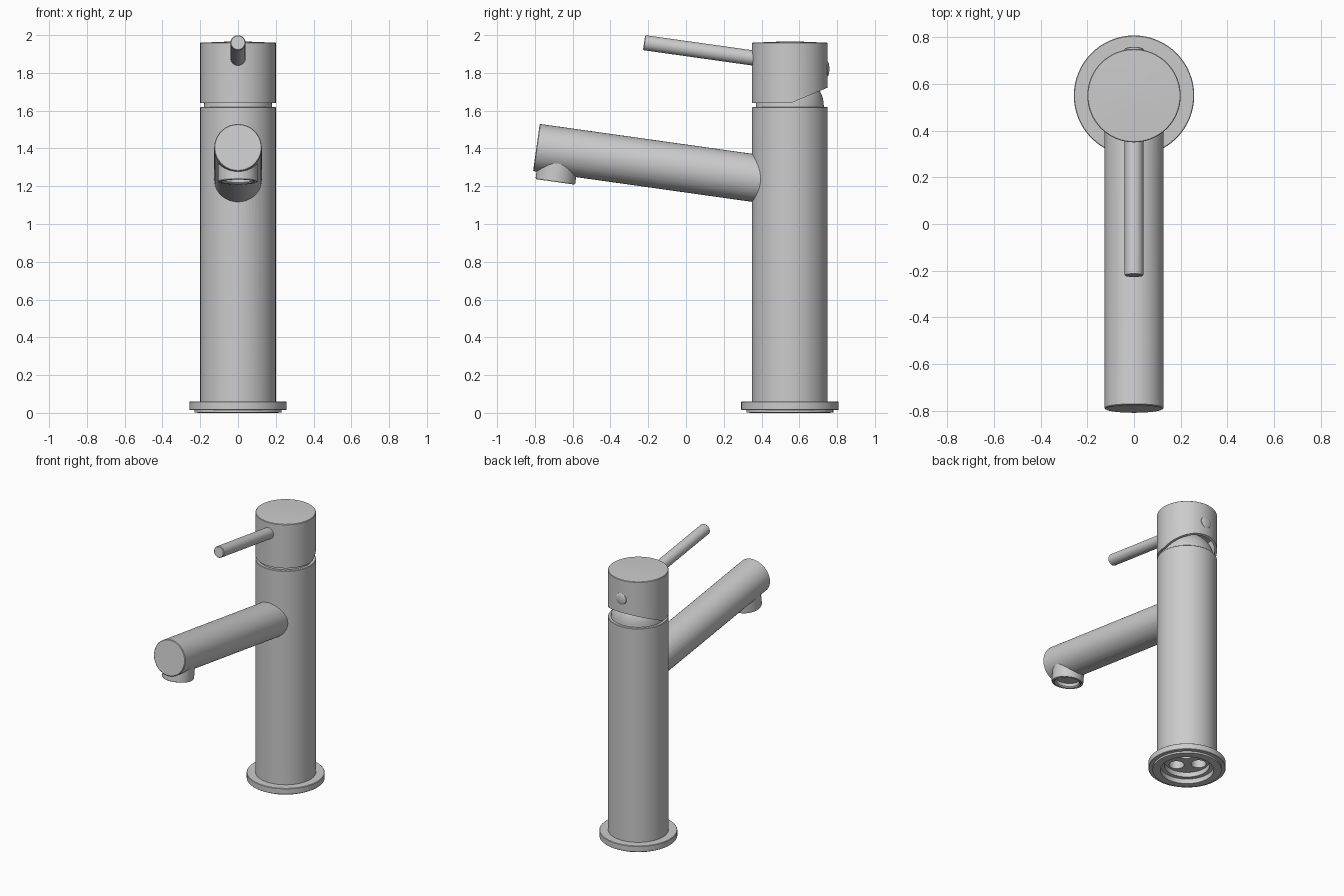
import bpy, bmesh, math
from mathutils import Vector, Matrix

if "Cube" in bpy.data.objects:
    bpy.data.objects.remove(bpy.data.objects["Cube"])

AXIS_Y = 0.55                      # centre line of the column
TILT = math.radians(8)             # shared slope of spout and lever
ALONG = Vector((0, math.cos(TILT), -math.sin(TILT)))   # from tip towards column
UP = Vector((0, math.sin(TILT), math.cos(TILT)))


def lathe(name, profile, origin=(0, AXIS_Y, 0), direction=(0, 0, 1), steps=64):
    """Revolve an (r, z) profile, then aim its axis along a direction."""
    bm = bmesh.new()
    verts = [bm.verts.new((r, 0, z)) for r, z in profile]
    edges = [bm.edges.new(p) for p in zip(verts, verts[1:])]
    bmesh.ops.spin(bm, geom=verts + edges, cent=(0, 0, 0), axis=(0, 0, 1),
                   angle=math.tau, steps=steps, use_duplicate=False)
    bmesh.ops.remove_doubles(bm, verts=bm.verts, dist=1e-5)
    bmesh.ops.recalc_face_normals(bm, faces=bm.faces)
    rot = Vector(direction).to_track_quat('Z', 'Y').to_matrix().to_4x4()
    bm.transform(Matrix.Translation(origin) @ rot)
    return add_object(name, bm)


def add_object(name, bm):
    mesh = bpy.data.meshes.new(name)
    bm.to_mesh(mesh)
    bm.free()
    ob = bpy.data.objects.new(name, mesh)
    bpy.context.collection.objects.link(ob)
    return ob


def rod(name, radius, length, origin, direction, bevel=0.004, steps=48):
    b = bevel
    return lathe(name, [(0, 0), (radius - b, 0), (radius, b),
                        (radius, length), (0, length)], origin, direction, steps)


def prism(name, yz, half_width):
    """Extrude a side-view outline across x."""
    bm = bmesh.new()
    face = bm.faces.new([bm.verts.new((-half_width, y, z)) for y, z in yz])
    ext = bmesh.ops.extrude_face_region(bm, geom=[face])
    moved = [v for v in ext['geom'] if isinstance(v, bmesh.types.BMVert)]
    bmesh.ops.translate(bm, verts=moved, vec=(2 * half_width, 0, 0))
    bmesh.ops.recalc_face_normals(bm, faces=bm.faces)
    return add_object(name, bm)


def boolean(target, tool, operation):
    mod = target.modifiers.new(operation, 'BOOLEAN')
    mod.object, mod.operation, mod.solver = tool, operation, 'EXACT'
    bpy.context.view_layer.objects.active = target
    bpy.ops.object.modifier_apply(modifier=mod.name)
    bpy.data.objects.remove(tool)


# Column with base flange, hollow foot and rounded cartridge cover
dome = [(0.18 * math.cos(a), 1.62 + 0.18 * math.sin(a))
        for a in (math.radians(90 * i / 12) for i in range(12))]
column = lathe("column", [
    (0, 0.07), (0.15, 0.07), (0.15, 0.035), (0.178, 0.035), (0.178, 0),
    (0.205, 0), (0.23, 0.002), (0.23, 0.015), (0.255, 0.015), (0.258, 0.018),
    (0.258, 0.057), (0.255, 0.06), (0.2, 0.06), (0.2, 1.617), (0.197, 1.62),
] + dome + [(0, 1.80)])

# Supply and fixing holes in the foot
for i in range(3):
    a = math.radians(45 + 120 * i)
    pos = (0.085 * math.cos(a), AXIS_Y + 0.085 * math.sin(a), 0.04)
    boolean(column, rod("hole_cutter", 0.05, 0.2, pos, (0, 0, 1), steps=32), 'DIFFERENCE')

# Spout with outlet, joined to the column
tip = Vector((0, -0.792, 1.405))
spout = rod("spout", 0.126, 1.28, tip, ALONG, steps=64)
outlet = lathe("outlet", [
    (0, 0.03), (0.078, 0.03), (0.078, 0.008), (0.086, 0), (0.092, 0),
    (0.092, 0.012), (0.098, 0.012), (0.098, 0), (0.102, 0), (0.106, 0.006),
    (0.106, 0.17), (0, 0.17)], (0, -0.692, 1.223), UP)
boolean(spout, outlet, 'UNION')
boolean(column, spout, 'UNION')

# Handle head: crowned cap, open underneath, rear edge cut on a slant
head = lathe("handle_head", [
    (0, 1.82), (0.185, 1.82), (0.185, 1.64), (0.2, 1.64), (0.2, 1.957),
    (0.197, 1.96), (0.07, 1.965), (0, 1.966)])
boolean(head, prism("slant_cutter", [(0.555, 1.64), (0.555, 1.55), (0.9, 1.55),
                                     (0.9, 1.785)], 0.3), 'DIFFERENCE')

# Lever
lever = rod("lever", 0.04, 0.61, (0, -0.222, 1.96), ALONG)
boolean(head, lever, 'UNION')

# Domed screw cover at the back
cap = [(0.042 * math.cos(a), 0.012 * math.sin(a))
       for a in (math.radians(90 * i / 6) for i in range(6))]
lathe("screw_cover", [(0, -0.02), (0.042, -0.02)] + cap + [(0, 0.012)],
      (0, AXIS_Y + 0.197, 1.82), (0, 1, 0), 32)

# Smooth shading with crisp edges
bpy.ops.object.select_all(action='DESELECT')
for ob in bpy.context.collection.objects:
    ob.select_set(True)
    bpy.context.view_layer.objects.active = ob
bpy.ops.object.shade_smooth_by_angle(angle=math.radians(30))
